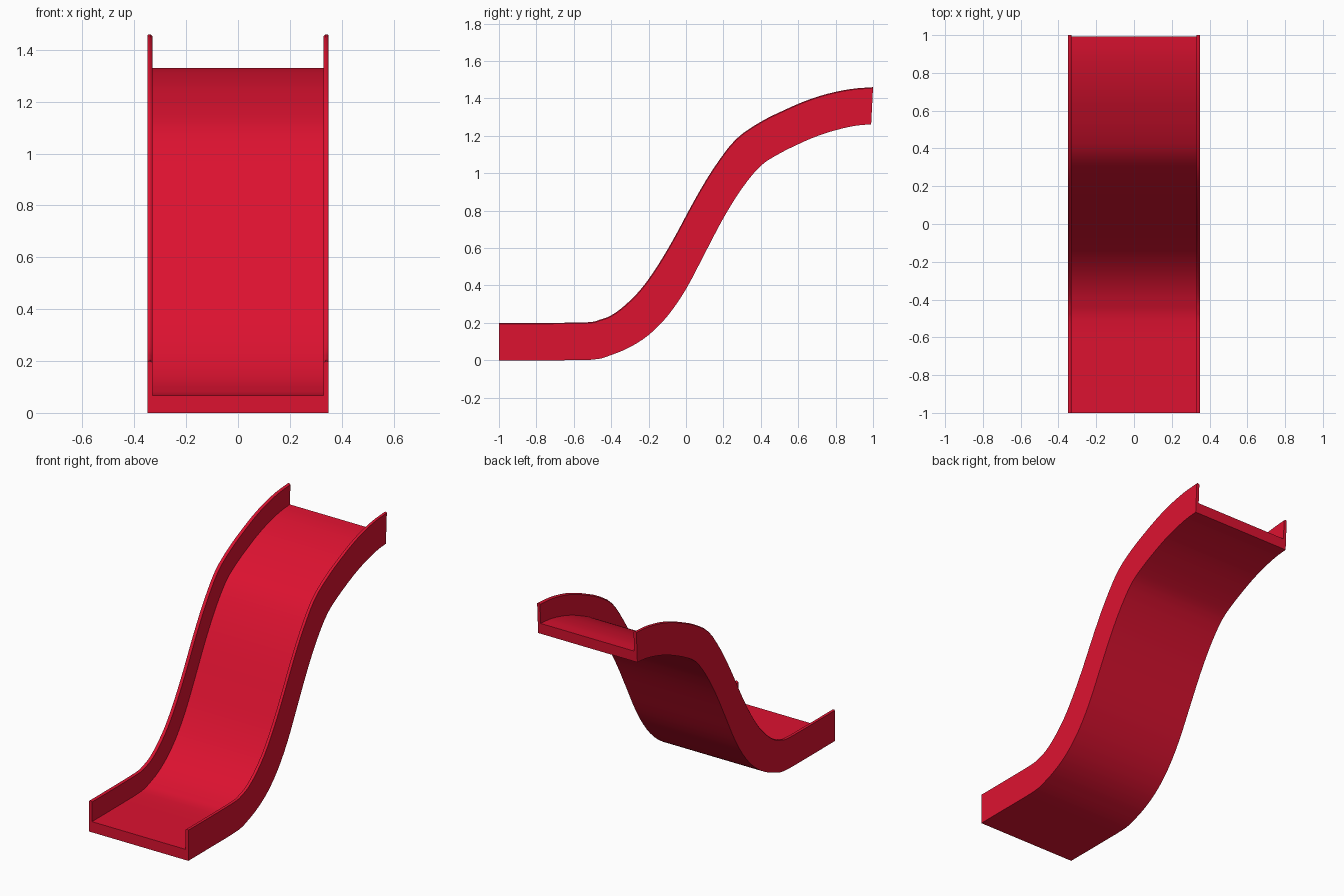
import bpy, bmesh, math
from mathutils import Vector

if "Cube" in bpy.data.objects:
    bpy.data.objects.remove(bpy.data.objects["Cube"])

# Stations along the slide: lower edge (y, z), upper edge (y, z)
STATIONS = [
    (-1, 0, -1, .2), (-.75, 0, -.75, .2), (-.5, .003, -.525, .203),
    (-.4, .028, -.46, .217), (-.3, .07, -.4, .24), (-.2, .135, -.325, .295),
    (-.1, .235, -.237, .385), (0, .38, -.15, .508), (.1, .57, -.06, .66),
    (.2, .76, .045, .855), (.3, .92, .145, 1.022), (.4, 1.04, .265, 1.18),
    (.5, 1.105, .4, 1.275), (.6, 1.155, .52, 1.335), (.7, 1.198, .635, 1.385),
    (.8, 1.23, .75, 1.423), (.9, 1.253, .88, 1.45), (.99, 1.262, 1, 1.46),
]
STEPS = 3

# Right half of the U section: x, fraction of height
HALF = [(.35, 0), (.35, .975), (.346, .993), (.341, 1), (.336, .993), (.33, .965), (.33, .34)]
SECTION = HALF + [(-x, f) for x, f in reversed(HALF)]


def smooth_path(points, steps):
    """Catmull-Rom interpolation through the stations."""
    pts = [Vector(p) for p in points]
    pts = [2 * pts[0] - pts[1]] + pts + [2 * pts[-1] - pts[-2]]
    out = []
    for a, b, c, d in zip(pts, pts[1:], pts[2:], pts[3:]):
        for i in range(steps):
            t = i / steps
            out.append(.5 * (2 * b + (c - a) * t + (2 * a - 5 * b + 4 * c - d) * t * t
                             + (3 * b - a - 3 * c + d) * t ** 3))
    return out + [pts[-2]]


# Sweep the section along the path
bm = bmesh.new()
rings = []
for y0, z0, y1, z1 in smooth_path(STATIONS, STEPS):
    rings.append([bm.verts.new((x, y0 + (y1 - y0) * f, max(0, z0 + (z1 - z0) * f)))
                  for x, f in SECTION])
n = len(SECTION)
for a, b in zip(rings, rings[1:]):
    for i in range(n):
        j = (i + 1) % n
        bm.faces.new((a[i], a[j], b[j], b[i]))

# End caps: floor strip plus the two side walls
for ring in (rings[0], rings[-1]):
    bm.faces.new(ring)
bmesh.ops.recalc_face_normals(bm, faces=bm.faces)
mesh = bpy.data.meshes.new("slide_chute")
bm.to_mesh(mesh)
bm.free()

chute = bpy.data.objects.new("slide_chute", mesh)
bpy.context.collection.objects.link(chute)
red = bpy.data.materials.new("red_plastic")
red.diffuse_color = (.72, .006, .03, 1)
red.use_nodes = True
red.node_tree.nodes["Principled BSDF"].inputs["Base Color"].default_value = red.diffuse_color
mesh.materials.append(red)

bpy.context.view_layer.objects.active = chute
chute.select_set(True)
bpy.ops.object.shade_smooth_by_angle(angle=math.radians(35))
